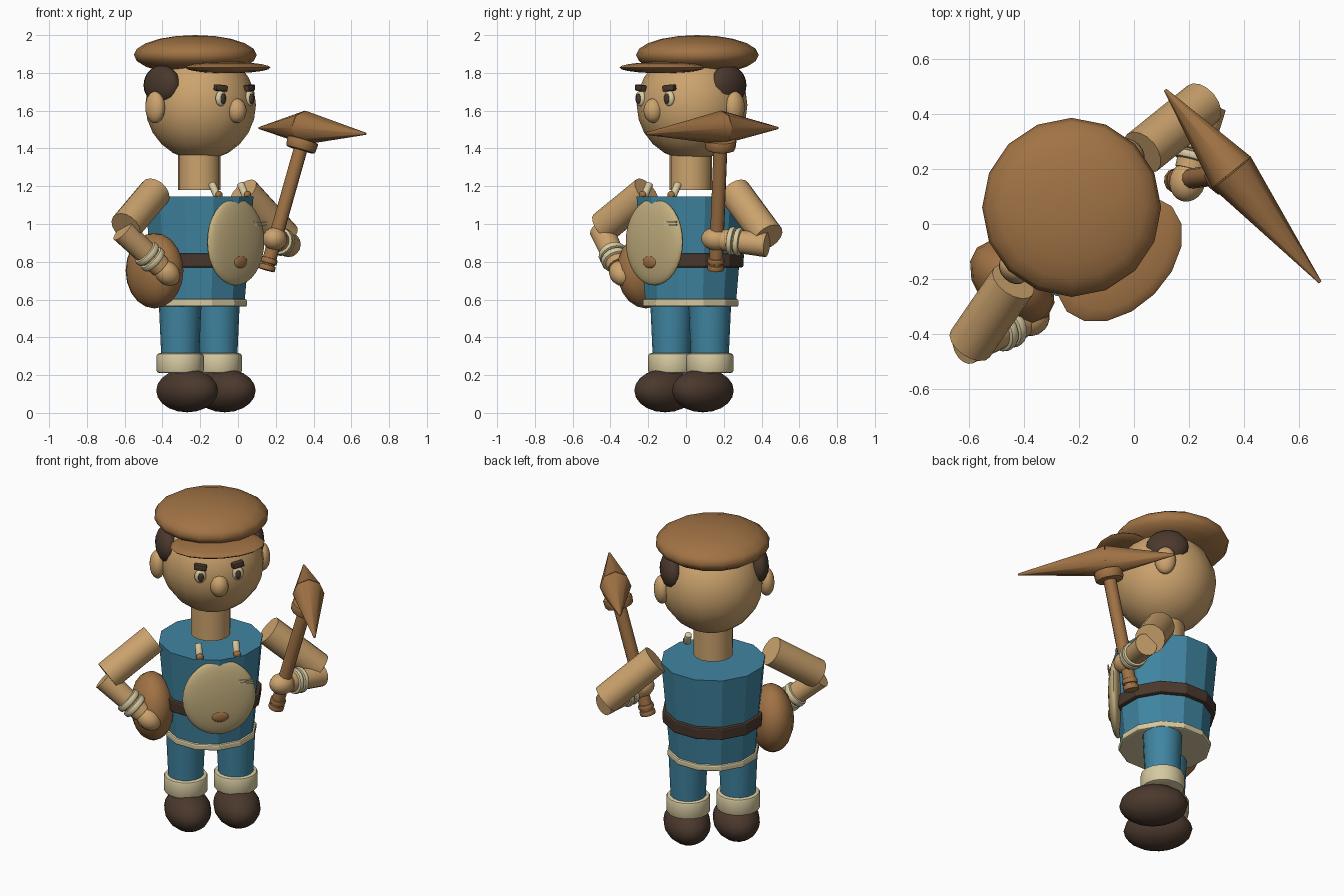
import bpy, bmesh, math
from mathutils import Matrix, Vector

if "Cube" in bpy.data.objects:
    bpy.data.objects.remove(bpy.data.objects["Cube"])

# The figure is modelled facing -y, then turned to face between +x and -y
PLACE = Matrix.Translation((-0.205, 0.025, 0)) @ Matrix.Rotation(math.radians(45), 4, 'Z')


def material(name, r, g, b):
    m = bpy.data.materials.new(name)
    lin = [c / 12.92 if c <= 0.04045 else ((c + 0.055) / 1.055) ** 2.4 for c in (r, g, b)]
    m.diffuse_color = (*lin, 1)
    m.use_nodes = True
    m.node_tree.nodes["Principled BSDF"].inputs["Base Color"].default_value = m.diffuse_color
    return m


SKIN = material("skin", 0.80, 0.64, 0.43)
BROWN = material("leather_brown", 0.63, 0.45, 0.27)
BLUE = material("cloth_blue", 0.25, 0.52, 0.63)
CREAM = material("cream", 0.84, 0.79, 0.63)
TAN = material("bib_tan", 0.77, 0.69, 0.50)
DARK = material("dark_brown", 0.29, 0.22, 0.175)


def finish(name, bm, mat, matrix, angle=40):
    bm.transform(PLACE @ matrix)
    bmesh.ops.recalc_face_normals(bm, faces=bm.faces)
    mesh = bpy.data.meshes.new(name)
    bm.to_mesh(mesh)
    bm.free()
    mesh.materials.append(mat)
    ob = bpy.data.objects.new(name, mesh)
    bpy.context.collection.objects.link(ob)
    if angle:
        bpy.ops.object.select_all(action='DESELECT')
        bpy.context.view_layer.objects.active = ob
        ob.select_set(True)
        bpy.ops.object.shade_smooth_by_angle(angle=math.radians(angle))
    return ob


def ball(name, pos, size, mat, rot=None, seg=16, rings=10):
    bm = bmesh.new()
    bmesh.ops.create_uvsphere(bm, u_segments=seg, v_segments=rings, radius=1)
    turn = rot or Matrix.Identity(4)
    return finish(name, bm, mat, Matrix.Translation(pos) @ turn @ Matrix.Diagonal((*size, 1)), 60)


def aim(a, b):
    return (Vector(b) - Vector(a)).to_track_quat('Z', 'Y').to_matrix().to_4x4()


def rod(name, a, b, r1, r2, mat, seg=16, angle=40, bevel=0.0):
    """Cylinder or cone running from point a to point b."""
    a, b = Vector(a), Vector(b)
    bm = bmesh.new()
    bmesh.ops.create_cone(bm, cap_ends=True, segments=seg, radius1=r1, radius2=r2,
                          depth=(b - a).length)
    if bevel:
        rims = [e for e in bm.edges if abs(e.verts[0].co.z - e.verts[1].co.z) < 1e-5]
        bmesh.ops.bevel(bm, geom=rims, offset=bevel, segments=2, affect='EDGES', profile=0.5)
    return finish(name, bm, mat, Matrix.Translation((a + b) / 2) @ aim(a, b), angle)


def box(name, pos, size, mat, rot=None, bevel=0.0):
    bm = bmesh.new()
    bmesh.ops.create_cube(bm, size=2)
    bm.transform(Matrix.Diagonal((*size, 1)))
    if bevel:
        bmesh.ops.bevel(bm, geom=bm.edges[:], offset=bevel, segments=2, affect='EDGES', profile=0.5)
    return finish(name, bm, mat, Matrix.Translation(pos) @ (rot or Matrix.Identity(4)))


# Head, cap and neck
ball("head", (0.01, 0, 1.63), (0.293, 0.293, 0.293), SKIN, rings=12)
ball("cap", (0.01, 0.04, 1.895), (0.325, 0.325, 0.105), BROWN)
ball("cap_brim", (0, -0.215, 1.828), (0.27, 0.18, 0.03), BROWN)
ball("nose", (0, -0.28, 1.60), (0.052, 0.052, 0.065), SKIN)
rod("neck", (0, 0, 1.18), (0, 0, 1.40), 0.112, 0.112, SKIN)

# Body: tapered tunic, belt and hem
rod("tunic", (0, 0, 0.58), (0, 0, 1.145), 0.248, 0.297, BLUE, 12, 20)
rod("belt", (0, 0, 0.77), (0, 0, 0.845), 0.288, 0.292, DARK, 12, 20, 0.01)
rod("tunic_hem", (0, 0, 0.562), (0, 0, 0.602), 0.262, 0.262, CREAM, 12, 20, 0.01)

# Bib with badge and stitch marks
ball("bib", (0, -0.272, 0.905), (0.21, 0.045, 0.23), TAN, seg=24, rings=16)
ball("bib_badge", (0, -0.307, 0.80), (0.05, 0.014, 0.034), BROWN)
for i in range(2):
    box("stitch_%d" % i, (0.152, -0.303, 0.995 + 0.016 * i), (0.045, 0.004, 0.004), CREAM)

for s, side in ((-1, "right"), (1, "left")):
    # Face details
    ball(side + "_ear", (s * 0.30, 0.03, 1.618), (0.045, 0.06, 0.085), SKIN)
    ball(side + "_hair", (s * 0.245, 0.035, 1.735), (0.065, 0.122, 0.105), DARK)
    ball(side + "_eye", (s * 0.107, -0.268, 1.665), (0.034, 0.02, 0.042), CREAM)
    ball(side + "_pupil", (s * 0.107, -0.286, 1.663), (0.017, 0.009, 0.027), DARK)
    box(side + "_eyebrow", (s * 0.107, -0.268, 1.72), (0.036, 0.018, 0.017), DARK,
        Matrix.Rotation(s * math.radians(15), 4, 'Z') @ Matrix.Rotation(s * math.radians(-6), 4, 'Y'),
        0.008)
    # Bib straps and buttons
    rod(side + "_strap", (s * 0.107, -0.245, 1.14), (s * 0.107, -0.20, 1.215), 0.02, 0.02, CREAM, 12, 40, 0.005)
    ball(side + "_button", (s * 0.107, -0.255, 1.155), (0.022, 0.016, 0.02), BROWN)
    # Legs, cuffs and shoes
    rod(side + "_leg", (s * 0.143, 0, 0.25), (s * 0.143, 0, 0.58), 0.098, 0.113, BLUE)
    rod(side + "_trouser_cuff", (s * 0.143, 0, 0.21), (s * 0.143, 0, 0.316), 0.125, 0.125, CREAM, 16, 40, 0.015)
    ball(side + "_shoe", (s * 0.141, -0.05, 0.118), (0.132, 0.195, 0.115), DARK)

# Arms: shoulder, elbow end, forearm start, hand
ARMS = {
    "right": ((-0.33, 0, 1.17), (-0.60, -0.05, 0.985), (-0.62, -0.045, 0.965), (-0.38, -0.139, 0.74)),
    "left": ((0.33, 0, 1.17), (0.61, -0.03, 0.93), (0.62, -0.05, 0.89), (0.375, -0.19, 0.92)),
}
for side, (shoulder, elbow, start, hand) in ARMS.items():
    rod(side + "_upper_arm", shoulder, elbow, 0.086, 0.086, SKIN)
    start, hand = Vector(start), Vector(hand)
    rod(side + "_forearm", start, start.lerp(hand, 0.85), 0.066, 0.058, SKIN)
    turn = aim(start, hand)
    ball(side + "_hand", hand, (0.065, 0.062, 0.076), SKIN, turn)
    for i, t in enumerate((0.55, 0.68)):
        a, b = start.lerp(hand, t - 0.055), start.lerp(hand, t + 0.055)
        rod("%s_wrist_band_%d" % (side, i), a, b, 0.076, 0.076, CREAM, 16, 40, 0.012)

# Hip pouch
ball("hip_pouch", (-0.335, 0, 0.753), (0.125, 0.18, 0.20), BROWN, seg=14)

# Pickaxe: positions are in final space, so bring them into the figure's own space
back = PLACE.inverted()
foot, top = back @ Vector((0.15, 0.157, 0.755)), back @ Vector((0.352, 0.185, 1.47))
rod("pick_handle", foot, top, 0.037, 0.037, BROWN, 12)
for i, t in enumerate((0.0, 0.05)):
    rod("grip_ring_%d" % i, foot.lerp(top, t), foot.lerp(top, t + 0.04), 0.045, 0.045, BROWN, 12, 40, 0.006)
rod("pick_collar", foot.lerp(top, 0.89), foot.lerp(top, 0.97), 0.08, 0.085, BROWN, 12, 40, 0.012)
mid = back @ Vector((0.354, 0.188, 1.51))
for name, tip in (("front", (0.676, -0.212, 1.478)), ("rear", (0.113, 0.487, 1.508))):
    rod("pick_%s_spike" % name, mid, back @ Vector(tip), 0.09, 0.006, BROWN, 8, 50)
